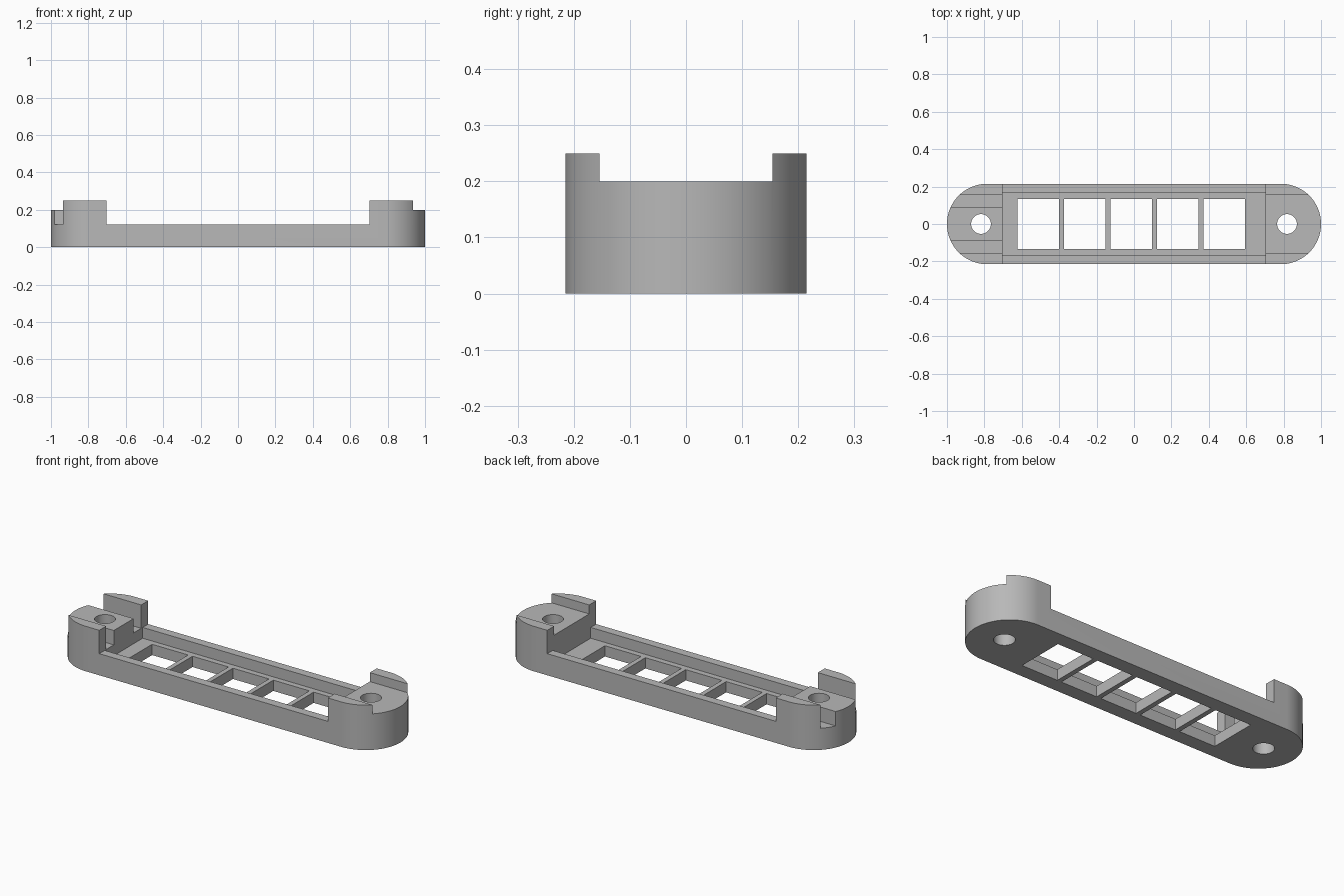
import bpy, bmesh, math

if "Cube" in bpy.data.objects:
    bpy.data.objects.remove(bpy.data.objects["Cube"], do_unlink=True)

HALF_W, CENTRE = 0.215, 0.785   # end radius and arc centre
INNER = 0.703                   # inner face of the end blocks
RIM, FLOOR, DECK, TOP = 0.12, 0.06, 0.2, 0.25

grey = bpy.data.materials.new("plain grey")
grey.use_nodes = True
colour = (0.48, 0.48, 0.48, 1)
grey.diffuse_color = colour
grey.node_tree.nodes["Principled BSDF"].inputs["Base Color"].default_value = colour


def finish(bm, name):
    bmesh.ops.recalc_face_normals(bm, faces=bm.faces)
    mesh = bpy.data.meshes.new(name)
    bm.to_mesh(mesh)
    bm.free()
    mesh.materials.append(grey)
    ob = bpy.data.objects.new(name, mesh)
    bpy.context.collection.objects.link(ob)
    return ob


def prism(name, points, z0, z1):
    bm = bmesh.new()
    face = bm.faces.new([bm.verts.new((x, y, z0)) for x, y in points])
    new = bmesh.ops.extrude_face_region(bm, geom=[face])["geom"]
    bmesh.ops.translate(bm, vec=(0, 0, z1 - z0),
                        verts=[v for v in new if isinstance(v, bmesh.types.BMVert)])
    return finish(bm, name)


def arc(cx, radius, start, sweep, steps):
    return [(cx + radius * math.cos(start + sweep * i / steps),
             radius * math.sin(start + sweep * i / steps)) for i in range(steps + 1)]


def cut(target, points, z0, z1):
    cutter = prism("cutter", points, z0, z1)
    cutter.hide_render = True
    mod = target.modifiers.new("cut", "BOOLEAN")
    mod.operation, mod.solver, mod.object = "DIFFERENCE", "EXACT", cutter
    bpy.context.view_layer.objects.active = target
    bpy.ops.object.modifier_apply(modifier=mod.name)
    bpy.data.objects.remove(cutter, do_unlink=True)


def rect(x0, x1, y0, y1):
    return [(x0, y0), (x1, y0), (x1, y1), (x0, y1)]


# Round-ended body
outline = (arc(CENTRE, HALF_W, -math.pi / 2, math.pi, 48)
           + arc(-CENTRE, HALF_W, math.pi / 2, math.pi, 48))
body = prism("mounting_bracket", outline, 0, TOP)

# Low middle section, channel between the rims, and lowered end decks
cut(body, rect(-INNER, INNER, -0.5, 0.5), RIM, 0.5)
cut(body, rect(-INNER, INNER, -0.167, 0.167), FLOOR, 0.4)
cut(body, rect(-1.2, 1.2, -0.154, 0.154), DECK, 0.45)

# Two wire grooves through the right end block
for y0, y1 in ((-0.154, -0.087), (0.087, 0.154)):
    cut(body, rect(-1.1, -0.69, y0, y1), RIM, 0.42)

# Five floor windows
for i in range(5):
    x = -0.623 + 0.2485 * i
    cut(body, rect(x, x + 0.222, -0.135, 0.135), -0.1, 0.3)

# Screw holes
for x in (-0.818, 0.818):
    cut(body, arc(x, 0.053, 0, math.tau, 40)[:-1], -0.1, 0.4)

# Smooth curves with sharp edges
bpy.ops.object.select_all(action="DESELECT")
body.select_set(True)
bpy.context.view_layer.objects.active = body
bpy.ops.object.shade_smooth_by_angle(angle=math.radians(30))
